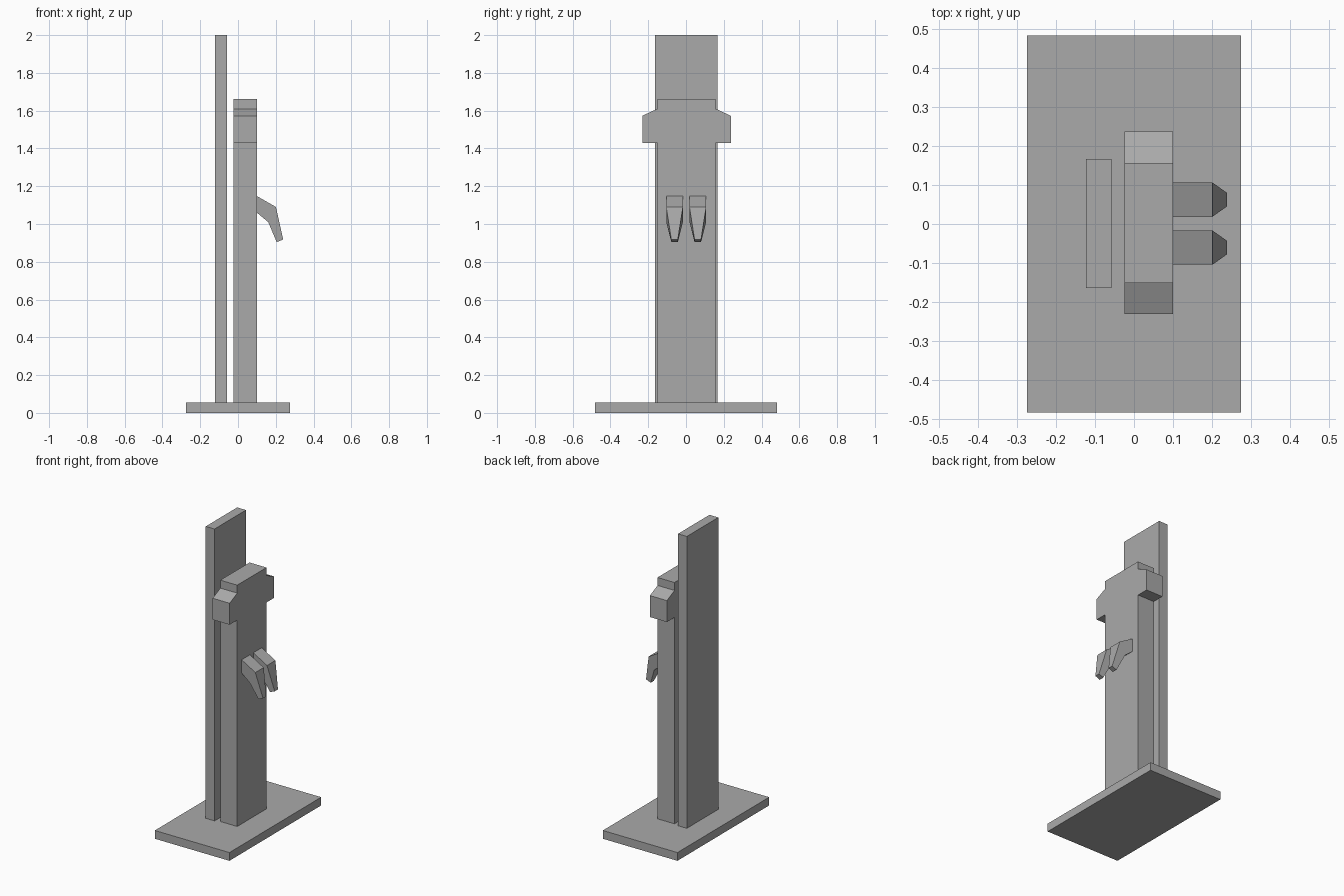
import bpy
import bmesh

cube = bpy.data.objects.get("Cube")
if cube:
    bpy.data.objects.remove(cube, do_unlink=True)

grey = bpy.data.materials.new("plain grey")
grey.use_nodes = True
COLOUR = (0.4, 0.4, 0.4, 1)
grey.diffuse_color = COLOUR
grey.node_tree.nodes["Principled BSDF"].inputs["Base Color"].default_value = COLOUR


def loft(name, ring_a, ring_b):
    """Solid between two matching outlines."""
    bm = bmesh.new()
    a = [bm.verts.new(p) for p in ring_a]
    b = [bm.verts.new(p) for p in ring_b]
    bm.faces.new(a)
    bm.faces.new(b)
    for i in range(len(a)):
        j = (i + 1) % len(a)
        bm.faces.new((a[i], a[j], b[j], b[i]))
    bmesh.ops.recalc_face_normals(bm, faces=bm.faces)
    mesh = bpy.data.meshes.new(name)
    bm.to_mesh(mesh)
    bm.free()
    mesh.materials.append(grey)
    obj = bpy.data.objects.new(name, mesh)
    bpy.context.collection.objects.link(obj)
    return obj


def box(name, x, y, z):
    ring = [(x[0], y[0]), (x[1], y[0]), (x[1], y[1]), (x[0], y[1])]
    return loft(name, [(*p, z[0]) for p in ring], [(*p, z[1]) for p in ring])


# Foot plate and tall rear board
box("base_plate", (-0.275, 0.275), (-0.483, 0.483), (0, 0.055))
box("back_board", (-0.123, -0.058), (-0.164, 0.167), (0.055, 2))

# Front panel with sloped shoulders, extruded along x
MID = 0.003
half = [(0.154, 0.055), (0.154, 1.43), (0.234, 1.43),
        (0.234, 1.573), (0.154, 1.61), (0.154, 1.663)]
outline = [(MID + y, z) for y, z in half] + [(MID - y, z) for y, z in reversed(half)]
loft("shouldered_panel", [(-0.025, y, z) for y, z in outline],
     [(0.1, y, z) for y, z in outline])

# Pair of bent pegs: side outline with half width, narrowing to the tip
peg = [(0.1, 1.148, 0.044), (0.201, 1.09, 0.044), (0.239, 0.918, 0.017),
       (0.205, 0.904, 0.017), (0.16, 1.01, 0.044), (0.1, 1.06, 0.044)]
for side, name in ((-1, "right_peg"), (1, "left_peg")):
    mid = 0.001 + side * 0.0615
    loft(name, [(x, mid - w, z) for x, z, w in peg],
         [(x, mid + w, z) for x, z, w in peg])
